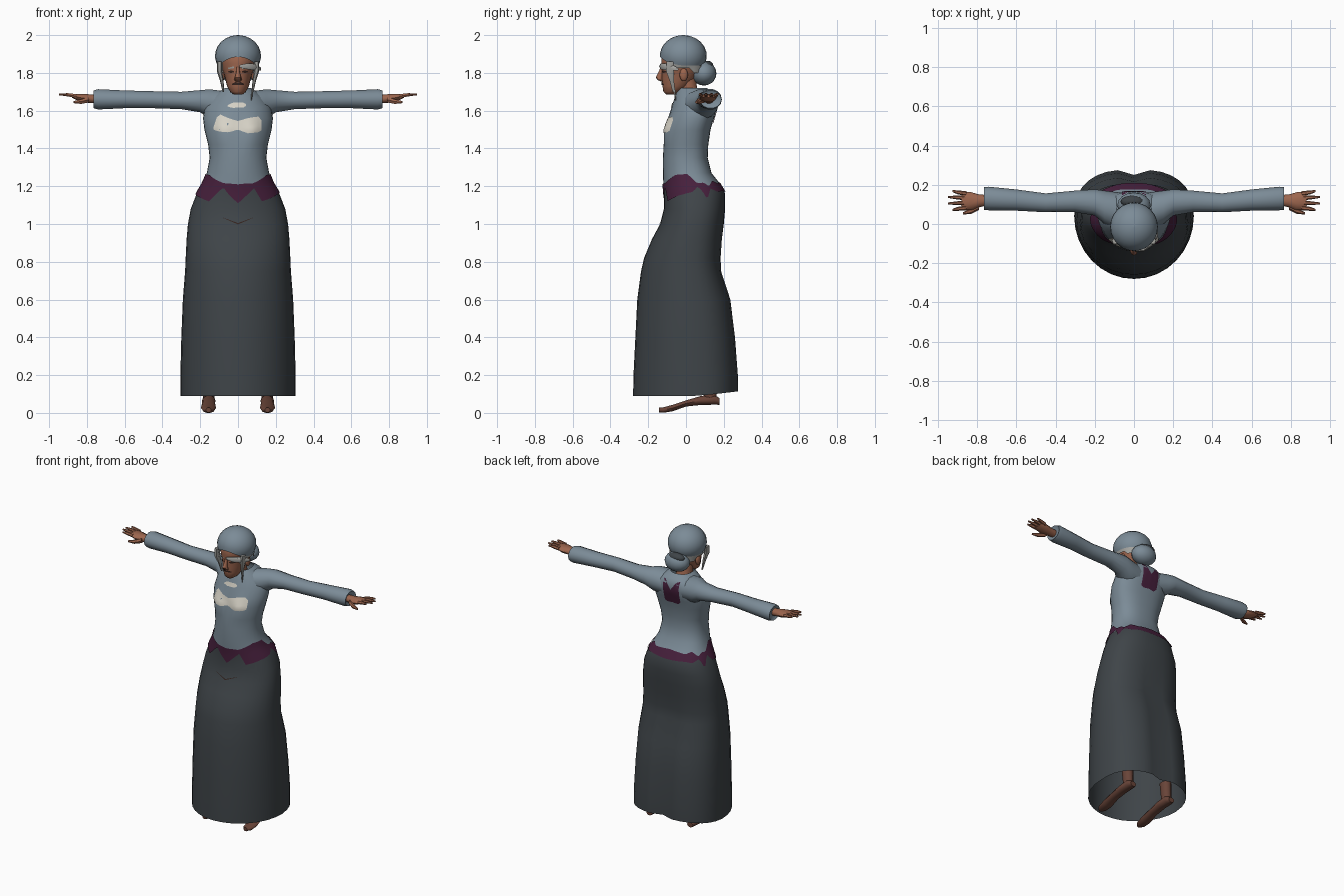
import bpy, bmesh, math
from mathutils import Vector
from mathutils.bvhtree import BVHTree


def material(name, r, g, b):
    m = bpy.data.materials.new(name)
    m.diffuse_color = (r, g, b, 1)
    return m


BLUE = material("blue_grey_cloth", .20, .26, .31)
DARK = material("charcoal_cloth", .049, .058, .065)
PURPLE = material("purple_cloth", .062, .014, .045)
SKIN = material("skin", .33, .13, .075)
FOOT = material("brown_shoe", .14, .058, .04)
CREAM = material("cream_cloth", .68, .65, .57)
HAIR = material("grey_hair", .36, .36, .34)
BLACK = material("dark_brown", .035, .018, .014)


def finish(name, bm, mat, mirror=False, angle=50):
    bmesh.ops.recalc_face_normals(bm, faces=bm.faces)
    me = bpy.data.meshes.new(name)
    bm.to_mesh(me)
    bm.free()
    me.materials.append(mat)
    me.shade_smooth()
    me.set_sharp_from_angle(angle=math.radians(angle))
    ob = bpy.data.objects.new(name, me)
    bpy.context.collection.objects.link(ob)
    if mirror:
        ob.modifiers.new("mirror", 'MIRROR').use_bisect_axis[0] = False
    return ob


def skin_rings(name, rings, mat, closed=True, cap0=False, cap1=False, **kw):
    """Join rows of points into a surface."""
    bm = bmesh.new()
    rows = [[bm.verts.new(p) for p in r] for r in rings]
    n = len(rows[0])
    for a, b in zip(rows, rows[1:]):
        for i in range(n if closed else n - 1):
            j = (i + 1) % n
            bm.faces.new((a[i], a[j], b[j], b[i]))
    if cap0:
        bm.faces.new(rows[0])
    if cap1:
        bm.faces.new(rows[-1])
    return finish(name, bm, mat, **kw)


def tube(name, pts, axis, mat, n=10, **kw):
    """Elliptical rings across one axis: centre x, y, z and two radii."""
    u, v = [i for i in range(3) if i != axis]
    rings = []
    for *c, ra, rb in pts:
        ring = []
        for k in range(n):
            t = math.tau * k / n
            p = list(c)
            p[u] += ra * math.cos(t)
            p[v] += rb * math.sin(t)
            ring.append(p)
        rings.append(ring)
    return skin_rings(name, rings, mat, cap0=True, cap1=True, **kw)


def ball(name, c, r, mat, **kw):
    bm = bmesh.new()
    bmesh.ops.create_uvsphere(bm, u_segments=16, v_segments=10, radius=1)
    for v in bm.verts:
        v.co = Vector(a + b * w for a, b, w in zip(c, r, v.co))
    return finish(name, bm, mat, **kw)


def lerp_table(table, t):
    for a, b in zip(table, table[1:]):
        if t <= b[0]:
            f = max(0, (t - a[0]) / (b[0] - a[0]))
            return [p + (q - p) * f for p, q in zip(a[1:], b[1:])]
    return list(table[-1][1:])


def oval(row, t, z, p=1.0, off=0.0):
    """Oval with separate front and back depth; angle 0 faces the front."""
    hw, yf, yb, yc = row
    s, c = math.sin(t), math.cos(t)
    if c >= 0:
        return Vector(((hw + off) * s, yc - (yc - yf + off) * c, z))
    return Vector(((hw + off) * math.copysign(abs(s) ** p, s),
                   yc + (yb - yc + off) * abs(c) ** p, z))


# Body profile: height, half width, front, back, widest depth
BODY = [(.09, .305, -.28, .28, .04), (.20, .305, -.278, .28, .04),
        (.40, .30, -.268, .265, .03), (.60, .292, -.258, .24, .02),
        (.75, .28, -.238, .19, .01), (.82, .277, -.222, .187, .01),
        (.92, .272, -.18, .193, .02), (1.0, .265, -.137, .20, .03),
        (1.08, .25, -.117, .207, .04), (1.17, .215, -.117, .205, .04),
        (1.22, .185, -.12, .175, .03), (1.27, .165, -.122, .135, .01),
        (1.35, .15, -.122, .115, 0), (1.42, .158, -.118, .118, .01),
        (1.50, .178, -.105, .13, .02), (1.56, .185, -.095, .148, .04),
        (1.62, .175, -.075, .165, .06), (1.67, .14, -.06, .165, .06),
        (1.70, .10, -.05, .145, .05), (1.72, .07, -.04, .11, .03)]
SEG = 32


def body(t, z, off=0.0):
    p = oval(lerp_table(BODY, z), t, z, .8, off)
    c = math.cos(t)
    if c > 0:  # bust
        p.y -= .025 * math.exp(-((abs(p.x) - .085) / .05) ** 2 - ((z - 1.49) / .05) ** 2)
    elif z < 1.0:  # back crease and lifted back hem
        p.y -= .03 * math.exp(-(p.x / .05) ** 2) * min(1, (1.0 - z) * 2)
        if z < .1:
            p.z += .025 * abs(c)
    return p


def body_part(name, zs, mat):
    return skin_rings(name, [[body(math.tau * k / SEG, z) for k in range(SEG)]
                             for z in zs], mat, angle=60)


skirt = body_part("skirt", [r[0] for r in BODY if r[0] < 1.19] + [1.195], DARK)
blouse = body_part("blouse", [1.195] + [r[0] for r in BODY if r[0] > 1.2], BLUE)

# Jagged sash: angle in degrees, lower edge, upper edge
SASH = [(-180, 1.17, 1.225), (-150, 1.175, 1.215), (-135, 1.17, 1.23),
        (-118, 1.19, 1.20), (-110, 1.13, 1.22), (-97, 1.20, 1.215), (-88, 1.16, 1.265),
        (-60, 1.14, 1.26), (-40, 1.12, 1.235), (-22, 1.195, 1.215), (-16, 1.17, 1.215),
        (0, 1.11, 1.21), (14, 1.16, 1.215), (24, 1.19, 1.215), (32, 1.12, 1.225),
        (60, 1.15, 1.26), (88, 1.17, 1.265), (97, 1.20, 1.215), (110, 1.13, 1.22),
        (118, 1.19, 1.20), (135, 1.17, 1.23), (150, 1.175, 1.215), (180, 1.17, 1.225)]
rows = []
for d in range(-180, 181, 4):
    lo, hi = lerp_table(SASH, d)
    rows.append([body(math.radians(d), lo + (hi - lo) * k / 4, .005) for k in range(5)])
skin_rings("sash", rows, PURPLE, closed=False)


def patch(name, target, edges, mat, side=-1, n=14, off=.004):
    """Thin cloth piece laid on a surface: x, lower edge, upper edge."""
    me = target.data
    tree = BVHTree.FromPolygons([v.co for v in me.vertices],
                                [p.vertices[:] for p in me.polygons])
    rows = []
    for i in range(n + 1):
        x = edges[0][0] + (edges[-1][0] - edges[0][0]) * i / n
        lo, hi = lerp_table(edges, x)
        row = []
        for k in range(6):
            o = Vector((x, side * 2, lo + (hi - lo) * k / 5))
            hit = tree.ray_cast(o, Vector((0, -side, 0)))[0]
            if hit is None:
                hit = rows[-1][k] if rows else Vector((x, 0, o.z))
            row.append(Vector((x, hit.y + side * off, o.z)))
        rows.append(row)
    return skin_rings(name, rows, mat, closed=False)


patch("chest_cloth", blouse, [(-.13, 1.50, 1.51), (-.105, 1.49, 1.585), (-.05, 1.485, 1.56),
                              (0, 1.50, 1.545), (.05, 1.48, 1.56), (.105, 1.485, 1.57),
                              (.125, 1.495, 1.55)], CREAM)
patch("collar_cloth", blouse, [(-.055, 1.622, 1.628), (-.03, 1.615, 1.642),
                               (.03, 1.617, 1.642), (.042, 1.625, 1.635)], CREAM)
patch("back_panel", blouse, [(-.06, 1.55, 1.69), (-.04, 1.53, 1.685), (0, 1.535, 1.63),
                             (.04, 1.53, 1.685), (.06, 1.54, 1.69)], PURPLE, side=1)
patch("skirt_fold", skirt, [(-.08, 1.032, 1.034), (0, .998, 1.005), (.08, 1.032, 1.034)],
      BLACK, off=.003)

# Sleeves
tube("sleeves", [(.07, .06, 1.625, .10, .08), (.15, .085, 1.635, .085, .08),
                 (.20, .11, 1.65, .067, .06), (.30, .115, 1.654, .055, .047),
                 (.45, .108, 1.658, .048, .046), (.60, .122, 1.66, .054, .048),
                 (.74, .13, 1.66, .06, .055), (.765, .13, 1.66, .058, .048),
                 (.755, .13, 1.66, .04, .035)], 0, BLUE, n=14, mirror=True)

# Hands with four fingers and a thumb
tube("palms", [(.74, .122, 1.66, .025, .024), (.79, .118, 1.664, .033, .024),
               (.83, .116, 1.668, .046, .022), (.865, .118, 1.675, .045, .015),
               (.88, .12, 1.678, .038, .009)], 0, SKIN, mirror=True)
for i, (y0, y1, x1) in enumerate([(.082, .072, .925), (.107, .105, .948),
                                  (.132, .138, .948), (.155, .168, .925)]):
    tube(f"finger_{i + 1}", [(.855, y0, 1.677, .012, .012), (.90, (y0 + y1) / 2, 1.684, .010, .010),
                             (x1, y1, 1.686, .005, .005)], 0, SKIN, n=6, mirror=True)
tube("thumbs", [(.79, .09, 1.658, .018, .017), (.83, .066, 1.648, .014, .014),
                (.872, .054, 1.645, .006, .006)], 0, SKIN, n=6, mirror=True)

# Feet and ankles
tube("feet", [(.155, .178, .06, .022, .018), (.155, .15, .07, .034, .028),
              (.155, .08, .066, .035, .025), (.156, .0, .05, .035, .017),
              (.156, -.07, .026, .04, .018), (.156, -.12, .015, .032, .015),
              (.156, -.142, .015, .014, .013)], 1, FOOT, mirror=True)
tube("ankles", [(.155, .13, .07, .03, .035), (.155, .12, .2, .035, .04)], 2, FOOT, mirror=True)

# Head and neck
tube("neck", [(0, .03, 1.64, .06, .06), (0, .01, 1.72, .048, .05),
              (0, -.005, 1.80, .05, .055)], 2, SKIN, n=14)
HEAD = [(1.685, .022, -.105, -.06, -.08), (1.70, .042, -.12, -.03, -.07),
        (1.73, .058, -.124, .02, -.05), (1.77, .068, -.13, .05, -.03),
        (1.81, .08, -.128, .08, -.02), (1.85, .092, -.131, .09, -.02),
        (1.89, .097, -.130, .09, -.02), (1.92, .085, -.11, .07, -.02)]
head = skin_rings("head", [[oval(r[1:], math.tau * k / 20, r[0]) for k in range(20)]
                           for r in HEAD], SKIN, cap0=True, cap1=True)
tube("nose", [(0, -.125, 1.755, .012, .008), (0, -.136, 1.762, .021, .014),
              (0, -.142, 1.775, .017, .018), (0, -.134, 1.80, .010, .014),
              (0, -.126, 1.83, .008, .008)], 2, SKIN, n=8)
ball("ears", (.083, -.012, 1.79), (.014, .022, .034), SKIN, mirror=True)
patch("mouth", head, [(-.032, 1.735, 1.742), (-.012, 1.737, 1.752), (0, 1.735, 1.748),
                      (.012, 1.737, 1.752), (.032, 1.735, 1.742)], BLACK)
for s, name in ((-1, "left"), (1, "right")):
    a, b = sorted((s * .02, s * .052))
    patch(name + "_eye", head, [(a, 1.804, 1.808), ((a + b) / 2, 1.799, 1.814),
                                (b, 1.804, 1.808)], BLACK)
    patch(name + "_brow", head, [(a, 1.82, 1.828), (b, 1.825, 1.835)], HAIR, off=.005)


# Head scarf and hair beneath its edge
def scarf(t, f):
    low = 1.825 + .06 * max(0, math.cos(t)) ** 2
    a0 = math.asin((low - 1.89) / .11)
    a = a0 + (math.pi / 2 - .02 - a0) * f
    r = math.cos(a)
    return (.122 * r * math.sin(t), -.014 - .124 * r * math.cos(t), 1.89 + .11 * math.sin(a))


skin_rings("head_scarf", [[scarf(math.tau * k / 24, f / 8) for k in range(24)]
                          for f in range(9)], BLUE, cap1=True)


def hair(d, k):
    t = math.radians(d)
    top = 1.84 + .045 * max(0, math.cos(t)) ** 2
    low = 1.80 if abs(d) < 70 or abs(d) > 115 else 1.825
    z = low + (top - low) * k / 3
    r = .104 + .006 * k / 3
    return (r * math.sin(t), -.016 - (r + .010) * math.cos(t), z)


for s, name in ((1, "right"), (-1, "left")):
    skin_rings(name + "_side_hair", [[hair(s * d, k) for k in range(4)]
                                     for d in range(48, 181, 12)], HAIR, closed=False)
    tube(name + "_temple_lock", [(s * .098, -.085, 1.86, .014, .02), (s * .098, -.085, 1.81, .014, .024),
                                 (s * .086, -.075, 1.76, .010, .014), (s * .078, -.065, 1.70, .004, .006)],
         2, HAIR, n=6)
tube("brow_lock", [(.008, -.136, 1.835, .006, .008), (.05, -.128, 1.835, .012, .018),
                   (.095, -.09, 1.83, .02, .02), (.122, -.05, 1.82, .012, .008)], 0, HAIR, n=6)
tube("loose_strand", [(.085, -.075, 1.76, .006, .008), (.076, -.06, 1.70, .005, .006),
                      (.07, -.055, 1.655, .002, .002)], 2, HAIR, n=6)

# Covered bun with a dark tie
ball("bun", (0, .095, 1.797), (.085, .066, .064), BLUE)
ball("bun_tie", (-.01, .115, 1.838), (.058, .03, .026), DARK)
